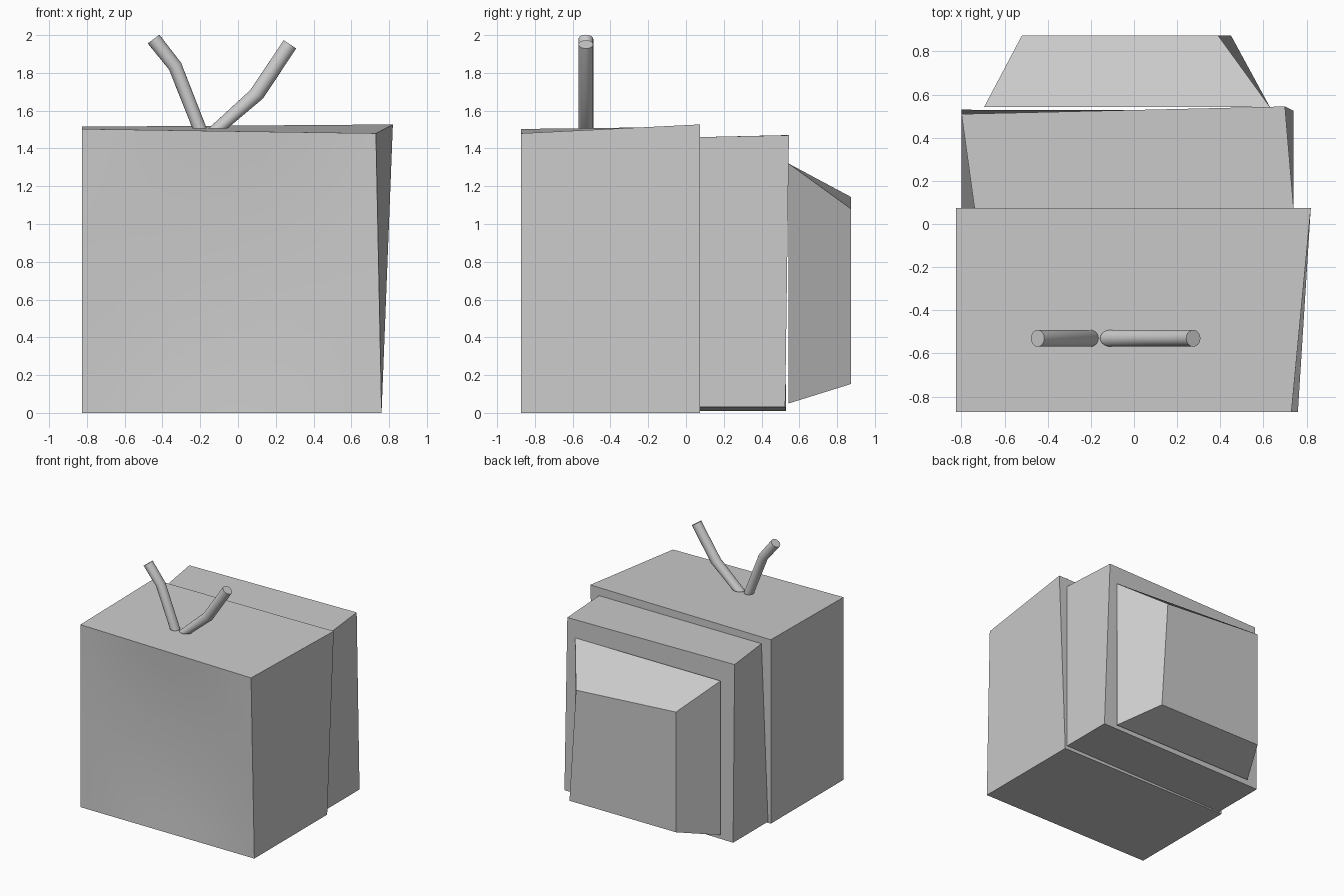
import bpy, bmesh, math
from mathutils import Vector

if "Cube" in bpy.data.objects:
    bpy.data.objects.remove(bpy.data.objects["Cube"])


def finish(name, bm, smooth=False):
    bmesh.ops.recalc_face_normals(bm, faces=bm.faces)
    mesh = bpy.data.meshes.new(name)
    bm.to_mesh(mesh)
    bm.free()
    ob = bpy.data.objects.new(name, mesh)
    bpy.context.collection.objects.link(ob)
    if smooth:
        bpy.ops.object.select_all(action='DESELECT')
        ob.select_set(True)
        bpy.context.view_layer.objects.active = ob
        bpy.ops.object.shade_smooth_by_angle(angle=math.radians(30))
    return ob


def wonky_box(name, front, back, dish=0.0, cuts=10):
    """Join two quads, each listed bottom-left, bottom-right, top-right, top-left.
    A dish depth replaces the front by a shallow curved grid."""
    bm = bmesh.new()
    f = [bm.verts.new(p) for p in front]
    b = [bm.verts.new(p) for p in back]
    bm.faces.new(b[::-1])
    for i in range(4):
        j = (i + 1) % 4
        bm.faces.new((f[i], b[i], b[j], f[j]))
    if not dish:
        bm.faces.new(f)
    else:
        bl, br, tr, tl = [Vector(p) for p in front]
        rows = []
        for k in range(cuts + 1):
            v = k / cuts
            row = []
            for i in range(cuts + 1):
                u = i / cuts
                p = bl.lerp(br, u).lerp(tl.lerp(tr, u), v)
                p.y += dish * 16 * u * (1 - u) * v * (1 - v)
                row.append(bm.verts.new(p))
            rows.append(row)
        for r, s in zip(rows, rows[1:]):
            for i in range(cuts):
                bm.faces.new((r[i], r[i + 1], s[i + 1], s[i]))
        bmesh.ops.remove_doubles(bm, verts=bm.verts, dist=1e-5)
    return finish(name, bm, smooth=bool(dish))


def antenna(name, stations, y=-0.53, radius=0.039, sides=20):
    """Bent tube; each station gives x, z and the in-plane half width vector."""
    bm = bmesh.new()
    rings = []
    for x, z, dx, dz in stations:
        ring = []
        for i in range(sides):
            a = 2 * math.pi * i / sides
            c = math.cos(a)
            ring.append(bm.verts.new((x + dx * c, y + radius * math.sin(a), z + dz * c)))
        rings.append(ring)
    for r, s in zip(rings, rings[1:]):
        for i in range(sides):
            j = (i + 1) % sides
            bm.faces.new((r[i], r[j], s[j], s[i]))
    bm.faces.new(rings[0])
    bm.faces.new(rings[-1])
    return finish(name, bm, smooth=True)


# Main cabinet with a gently dished screen face
wonky_box("cabinet",
          [(-0.825, -0.873, 0), (0.76, -0.873, 0), (0.73, -0.873, 1.48), (-0.825, -0.873, 1.503)],
          [(-0.825, 0.075, 0), (0.76, 0.075, 0), (0.82, 0.075, 1.527), (-0.825, 0.075, 1.515)],
          dish=0.03)

# Middle housing
wonky_box("middle_housing",
          [(-0.80, 0.075, 0.01), (0.74, 0.075, 0.03), (0.74, 0.075, 1.46), (-0.74, 0.075, 1.46)],
          [(-0.80, 0.53, 0.01), (0.74, 0.525, 0.03), (0.70, 0.545, 1.47), (-0.80, 0.51, 1.47)])

# Tapered tube housing at the back
wonky_box("rear_housing",
          [(-0.695, 0.543, 0.05), (0.63, 0.543, 0.05), (0.63, 0.543, 1.32), (-0.695, 0.543, 1.32)],
          [(-0.52, 0.874, 0.153), (0.45, 0.874, 0.153), (0.39, 0.874, 1.08), (-0.52, 0.874, 1.143)])

# Rabbit-ear antennas
antenna("antenna_left", [(-0.203, 1.505, 0.038, 0), (-0.333, 1.835, 0.032, 0.018),
                         (-0.447, 1.979, 0.031, 0.023)])
antenna("antenna_right", [(-0.107, 1.505, 0.05, 0), (0.098, 1.686, 0.034, -0.022),
                          (0.275, 1.951, 0.033, -0.022)])
